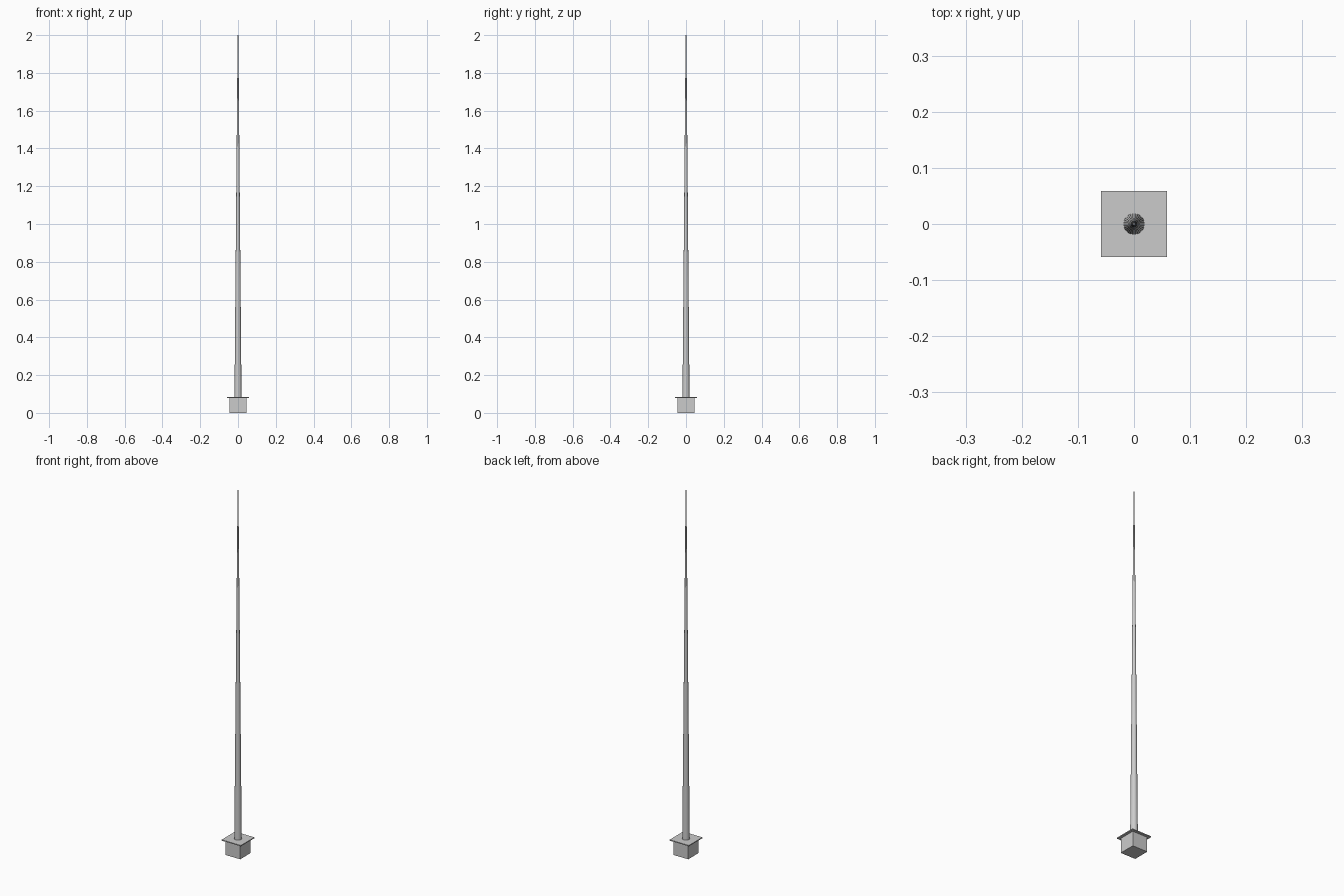
import bpy

if "Cube" in bpy.data.objects:
    bpy.data.objects.remove(bpy.data.objects["Cube"])


def box(name, width, z0, z1):
    bpy.ops.mesh.primitive_cube_add(size=1, location=(0, 0, (z0 + z1) / 2))
    ob = bpy.context.object
    ob.name = name
    ob.scale = (width, width, z1 - z0)
    bpy.ops.object.transform_apply(location=False, rotation=False, scale=True)
    return ob


# square footing block and thin overhanging cap plate
box("base_block", 0.09, 0.0, 0.08)
box("cap_plate", 0.117, 0.08, 0.085)

# long tapered pole
bottom, top = 0.085, 2.0
bpy.ops.mesh.primitive_cone_add(vertices=32, radius1=0.0187, radius2=0.002,
                                depth=top - bottom,
                                location=(0, 0, (top + bottom) / 2))
bpy.context.object.name = "tapered_pole"
bpy.ops.object.shade_smooth_by_angle()
